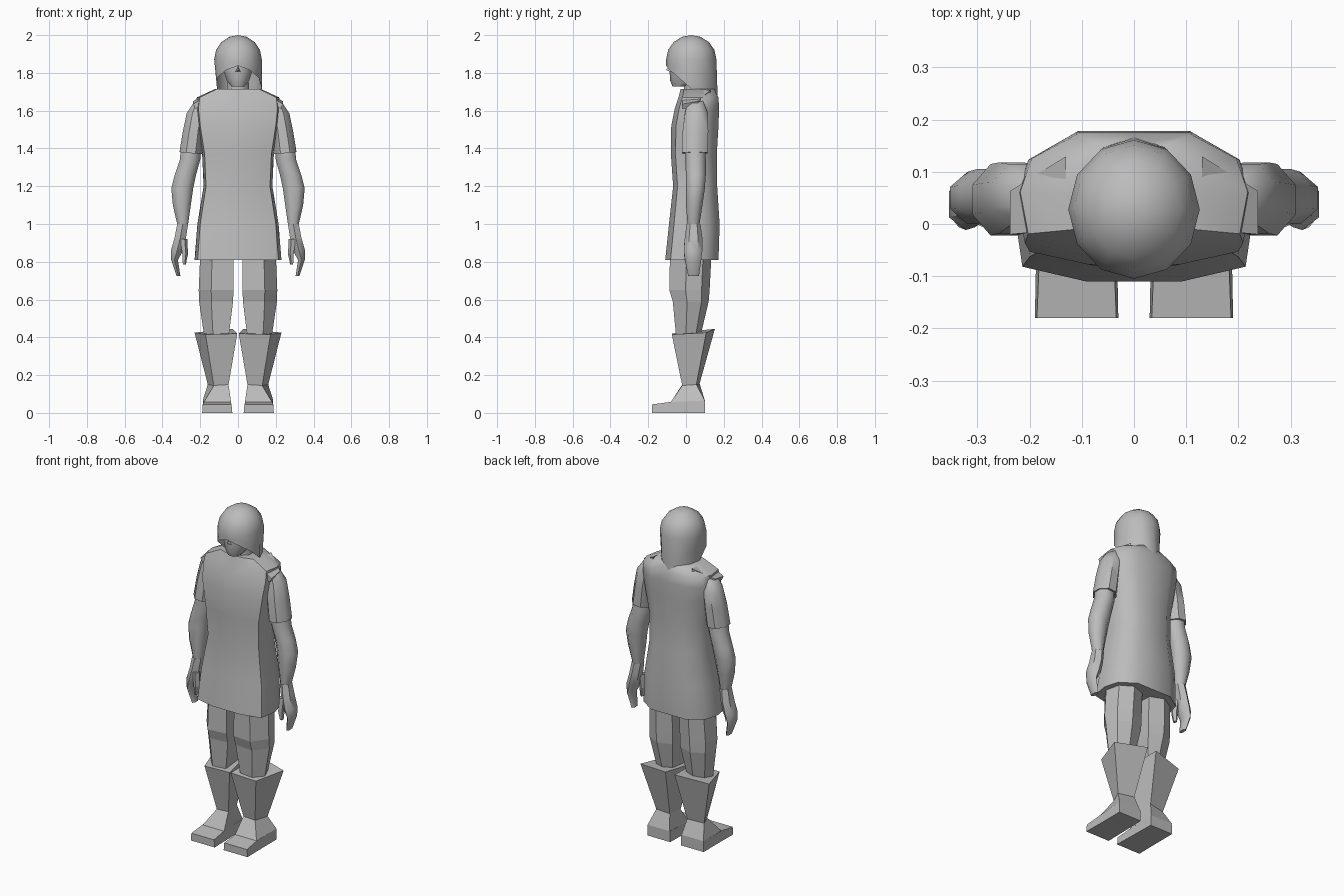
import bpy, bmesh, math
from mathutils import Vector

grey = bpy.data.materials.new("plain grey")
grey.diffuse_color = (0.5, 0.5, 0.5, 1)


def finish(name, bm, mirror=False, smooth=None):
    """Turn a bmesh into a named object, optionally mirrored and smoothed."""
    bmesh.ops.recalc_face_normals(bm, faces=bm.faces)
    me = bpy.data.meshes.new(name)
    bm.to_mesh(me)
    bm.free()
    me.materials.append(grey)
    ob = bpy.data.objects.new(name, me)
    bpy.context.collection.objects.link(ob)
    if mirror:
        mod = ob.modifiers.new("mirror", 'MIRROR')
        mod.use_mirror_merge = False
    if smooth:
        bpy.ops.object.select_all(action='DESELECT')
        ob.select_set(True)
        bpy.context.view_layer.objects.active = ob
        bpy.ops.object.shade_smooth_by_angle(angle=math.radians(smooth))
    return ob


def loft(name, rings, mirror=False, smooth=None, caps=(True, True)):
    """Skin a list of equal-length point rings."""
    bm = bmesh.new()
    vs = [[bm.verts.new(p) for p in r] for r in rings]
    n = len(vs[0])
    for a, b in zip(vs, vs[1:]):
        for i in range(n):
            j = (i + 1) % n
            bm.faces.new((a[i], a[j], b[j], b[i]))
    if caps[0]:
        bm.faces.new(vs[0])
    if caps[1]:
        bm.faces.new(vs[-1])
    return finish(name, bm, mirror, smooth)


def oval(x0, x1, y0, y1, z, n=8, tilt=0.0):
    """Oval ring between limits; tilt raises z with x."""
    cx, cy, rx, ry = (x0 + x1) / 2, (y0 + y1) / 2, (x1 - x0) / 2, (y1 - y0) / 2
    ring = []
    for i in range(n):
        a = 2 * math.pi * (i + 0.5) / n
        c, s = math.cos(a), math.sin(a)
        k = 1 / math.cos(math.pi / n)
        ring.append((cx + rx * k * c, cy + ry * k * s, z + tilt * c))
    return ring


# Tunic: half width, front, back at each height
def tunic_ring(z, w, yf, yb):
    d = yb - yf
    half = [(0.4 * w, yf), (0.93 * w, yf + 0.10 * d), (w, yf + 0.48 * d),
            (0.9 * w, yf + 0.78 * d), (0.5 * w, yb)]
    return ([(0, yf, z)] + [(x, y, z) for x, y in half] + [(0, yb, z)]
            + [(-x, y, z) for x, y in reversed(half)])


loft("tunic", [tunic_ring(*r) for r in [
    (0.81, 0.23, -0.11, 0.172), (1.00, 0.215, -0.09, 0.178),
    (1.20, 0.182, -0.068, 0.165), (1.37, 0.19, -0.08, 0.163),
    (1.52, 0.215, -0.078, 0.172), (1.61, 0.225, -0.06, 0.175),
    (1.67, 0.218, -0.04, 0.172), (1.715, 0.12, -0.028, 0.15)]], smooth=50)

# Shoulder flaps overhanging the sleeves
loft("shoulder_flap", [
    [(0.13, -0.01, 1.70), (0.13, 0.13, 1.71), (0.13, 0.13, 1.66), (0.13, -0.01, 1.66)],
    [(0.238, -0.02, 1.635), (0.238, 0.063, 1.65), (0.225, 0.063, 1.62), (0.225, -0.02, 1.61)]],
    mirror=True)

# Sleeves
loft("sleeve", [
    oval(0.16, 0.235, 0.01, 0.09, 1.655, tilt=-0.015),
    oval(0.165, 0.272, -0.005, 0.115, 1.59, tilt=-0.005),
    oval(0.178, 0.292, -0.018, 0.118, 1.49),
    oval(0.19, 0.31, -0.022, 0.115, 1.375, tilt=0.006)], mirror=True, smooth=45)

# Arms, from inside the sleeve to the fingertips
loft("arm", [oval(*r) for r in [
    (0.195, 0.30, -0.005, 0.10, 1.42), (0.20, 0.308, -0.005, 0.105, 1.34),
    (0.222, 0.335, 0.0, 0.105, 1.26), (0.237, 0.353, 0.0, 0.10, 1.19),
    (0.25, 0.345, 0.0, 0.087, 1.10), (0.264, 0.322, 0.008, 0.072, 1.0)]],
    mirror=True, smooth=60)
loft("hand", [oval(*r, 6) for r in [
    (0.264, 0.322, 0.008, 0.072, 1.0), (0.275, 0.335, 0.0, 0.08, 0.93),
    (0.29, 0.355, -0.005, 0.08, 0.86), (0.318, 0.354, 0.0, 0.075, 0.81),
    (0.305, 0.325, 0.015, 0.065, 0.725)]], mirror=True, smooth=50)
loft("thumb", [oval(*r, 5) for r in [
    (0.272, 0.305, -0.005, 0.035, 0.92), (0.268, 0.295, -0.008, 0.03, 0.84),
    (0.278, 0.292, 0.0, 0.022, 0.785)]], mirror=True)


# Legs with faceted knees
def leg_ring(z, xi, xo, yf, yb):
    d, m = yb - yf, xi + 0.64 * (xo - xi)
    return [(xi, yf + 0.05 * d, z), (m, yf, z), (xo, yf + 0.4 * d, z),
            (xo - 0.02, yf + 0.8 * d, z), (m - 0.03, yb, z), (xi, yf + 0.85 * d, z)]


loft("leg", [leg_ring(*r) for r in [
    (0.84, 0.025, 0.20, -0.085, 0.135), (0.65, 0.024, 0.208, -0.088, 0.125),
    (0.59, 0.026, 0.206, -0.07, 0.12), (0.40, 0.05, 0.178, -0.052, 0.075)]],
    mirror=True)

# Boot shafts flaring toward the knee
boot_top = [(0.004, -0.075, 0.42), (0.172, -0.075, 0.415), (0.23, 0.107, 0.425), (0.03, 0.153, 0.445)]
ankle = [(0.05, -0.02, 0.15), (0.128, -0.02, 0.145), (0.16, 0.055, 0.15), (0.058, 0.072, 0.155)]
loft("boot_shaft", [boot_top, ankle], mirror=True)

# Instep from ankle to foot, and the wedge-shaped foot
instep = [(0.037, -0.08, 0.058), (0.18, -0.08, 0.058), (0.187, 0.1, 0.065), (0.04, 0.1, 0.065)]
loft("boot_instep", [ankle, instep], mirror=True)
loft("boot_foot", [[(a, y, 0), (b, y, 0), (b - t, y, h), (a + t, y, h)] for y, a, b, h, t in [
    (-0.18, 0.03, 0.19, 0.045, 0.004), (-0.08, 0.032, 0.188, 0.058, 0.006),
    (0.1, 0.036, 0.188, 0.065, 0.002)]], mirror=True)

# Neck and face
loft("neck", [oval(-0.06, 0.06, -0.01, 0.11, 1.66), oval(-0.055, 0.055, -0.01, 0.1, 1.80)], smooth=60)
loft("face", [oval(*r, 10) for r in [
    (-0.035, 0.035, -0.07, 0.0, 1.728), (-0.06, 0.06, -0.08, 0.08, 1.76),
    (-0.08, 0.08, -0.083, 0.10, 1.82), (-0.09, 0.09, -0.075, 0.11, 1.90)]], smooth=50)
bm = bmesh.new()
tip = bm.verts.new((0, -0.106, 1.815))
base = [bm.verts.new(p) for p in [(-0.017, -0.075, 1.803), (0.017, -0.075, 1.803), (0, -0.075, 1.85)]]
for i in range(3):
    bm.faces.new((tip, base[i], base[(i + 1) % 3]))
bm.faces.new(base)
finish("nose", bm)

# Hood: dome whose lower edge drops from the brow to the nape
drops = [1.838, 1.815, 1.775, 1.715, 1.70, 1.63, 1.62]
N = 12
bm = bmesh.new()
crown = bm.verts.new((0, 0.028, 2.0))
cols = []
for i in range(N):
    a = 2 * math.pi * i / N
    c, s = math.cos(a), math.sin(a)
    low = drops[min(i, N - i)]
    back = max(0, -c)
    col = [bm.verts.new((0.126 * math.sin(t) * s, 0.028 - 0.133 * math.sin(t) * c,
                         1.872 + 0.128 * math.cos(t)))
           for t in (math.radians(d) for d in (22, 45, 67, 90))]
    for f in (0.5, 1.0):
        pinch = 1 - (0.12 if back else 0) * f
        col.append(bm.verts.new((0.126 * s * pinch, 0.028 - (0.133 + 0.008 * back * f) * c,
                                 1.872 + (low - 1.872) * f)))
    cols.append(col)
for i in range(N):
    p, q = cols[i], cols[(i + 1) % N]
    bm.faces.new((crown, p[0], q[0]))
    for k in range(len(p) - 1):
        bm.faces.new((p[k], p[k + 1], q[k + 1], q[k]))
finish("hood", bm, smooth=50)
